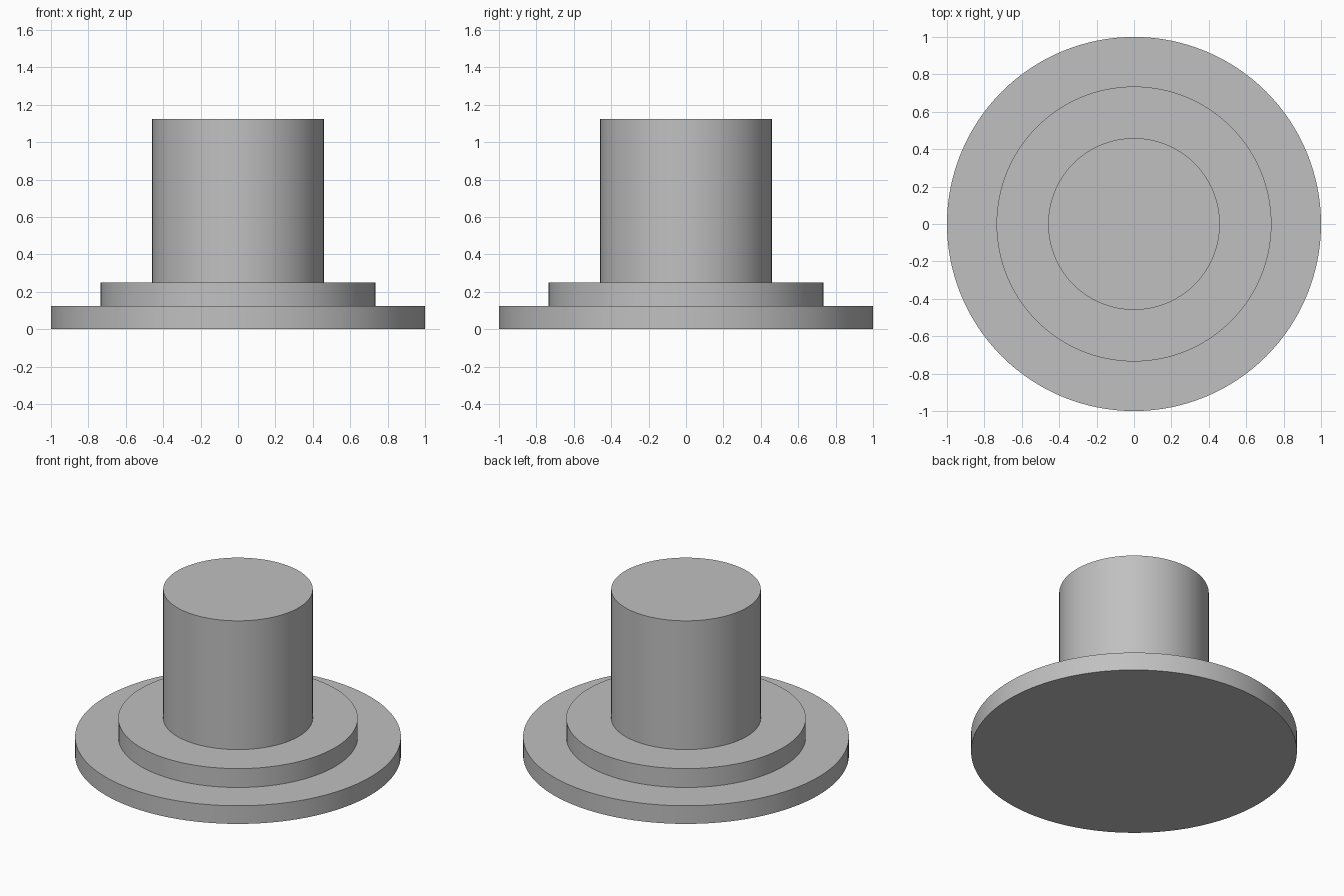
import bpy, bmesh, math

cube = bpy.data.objects.get("Cube")
if cube:
    bpy.data.objects.remove(cube, do_unlink=True)

# Plain grey material
grey = bpy.data.materials.new("mid_grey")
grey.use_nodes = True
colour = (0.53, 0.53, 0.53, 1)
grey.diffuse_color = colour
grey.node_tree.nodes["Principled BSDF"].inputs["Base Color"].default_value = colour

# Half profile: wide base flange, middle step, tall central post
base_r, step_r, post_r = 1.0, 0.735, 0.459
base_z, step_z, post_z = 0.123, 0.251, 1.123
profile = [(0, 0), (base_r, 0), (base_r, base_z), (step_r, base_z),
           (step_r, step_z), (post_r, step_z), (post_r, post_z), (0, post_z)]

# Turn the profile around the z axis into one closed solid
bm = bmesh.new()
verts = [bm.verts.new((r, 0, z)) for r, z in profile]
edges = [bm.edges.new(pair) for pair in zip(verts, verts[1:])]
bmesh.ops.spin(bm, geom=verts + edges, cent=(0, 0, 0), axis=(0, 0, 1),
               angle=math.tau, steps=128, use_duplicate=False)
bmesh.ops.remove_doubles(bm, verts=bm.verts, dist=0.0001)
bmesh.ops.recalc_face_normals(bm, faces=bm.faces)

mesh = bpy.data.meshes.new("stepped_flange_post")
bm.to_mesh(mesh)
bm.free()
mesh.materials.append(grey)
post = bpy.data.objects.new("stepped_flange_post", mesh)
bpy.context.collection.objects.link(post)

# Smooth walls with crisp rims
bpy.context.view_layer.objects.active = post
post.select_set(True)
bpy.ops.object.shade_smooth_by_angle(angle=math.radians(30))
